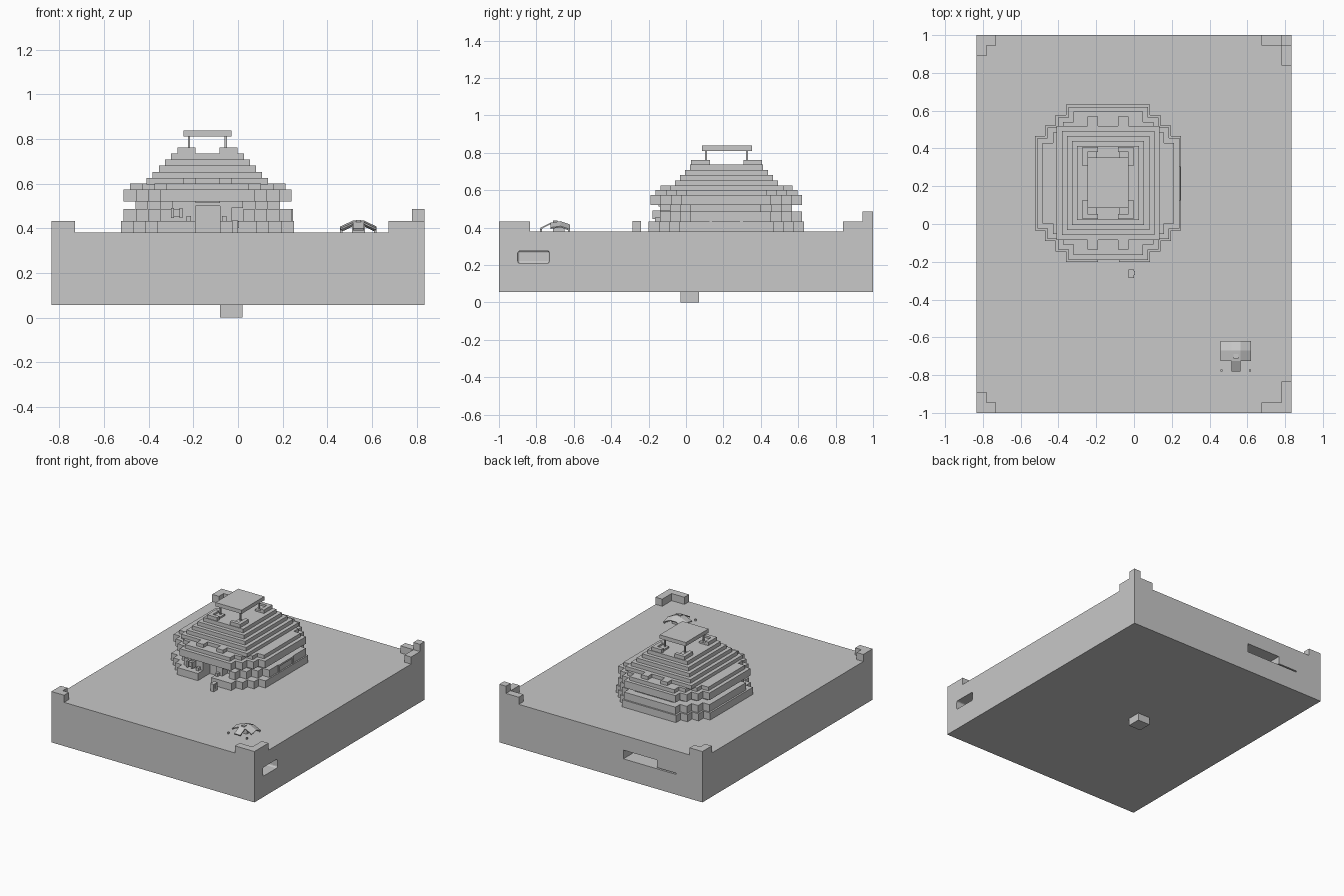
import bpy, bmesh

cube = bpy.data.objects.get("Cube")
if cube:
    bpy.data.objects.remove(cube, do_unlink=True)

stone = bpy.data.materials.new("pale grey")
stone.use_nodes = True
GREY = (0.58, 0.58, 0.58, 1)
stone.diffuse_color = GREY
stone.node_tree.nodes["Principled BSDF"].inputs["Base Color"].default_value = GREY


def add(name, bm):
    bmesh.ops.recalc_face_normals(bm, faces=bm.faces)
    mesh = bpy.data.meshes.new(name)
    bm.to_mesh(mesh)
    bm.free()
    mesh.materials.append(stone)
    ob = bpy.data.objects.new(name, mesh)
    bpy.context.scene.collection.objects.link(ob)
    return ob


def prism(name, outline, z0, z1):
    bm = bmesh.new()
    face = bm.faces.new([bm.verts.new((x, y, z0)) for x, y in outline])
    ext = bmesh.ops.extrude_face_region(bm, geom=[face])
    for v in ext["geom"]:
        if isinstance(v, bmesh.types.BMVert):
            v.co.z = z1
    return add(name, bm)


def box(name, x0, x1, y0, y1, z0, z1):
    return prism(name, [(x0, y0), (x1, y0), (x1, y1), (x0, y1)], z0, z1)


def stepped(name, x0, x1, y0, y1, z0, z1, n=3, s=0.055):
    """Rectangle prism whose four corners are cut back like stairs."""
    stair = []
    for i in range(n):
        stair += [(i * s, (n - i) * s), ((i + 1) * s, (n - i) * s)]
    stair.append((n * s, 0))
    back = stair[::-1]
    pts = [(x0 + a, y0 + b) for a, b in stair]
    pts += [(x1 - a, y0 + b) for a, b in back]
    pts += [(x1 - a, y1 - b) for a, b in stair]
    pts += [(x0 + a, y1 - b) for a, b in back]
    return prism(name, pts, z0, z1)


def cut(ob, cutter, rounded=0):
    """Subtract the cutter from the object, then discard it."""
    cutter.hide_render = True
    if rounded:
        bev = cutter.modifiers.new("round", "BEVEL")
        bev.width, bev.segments = rounded, 3
    mod = ob.modifiers.new("cut", "BOOLEAN")
    mod.operation, mod.solver, mod.object = "DIFFERENCE", "EXACT", cutter
    bpy.context.view_layer.update()
    graph = bpy.context.evaluated_depsgraph_get()
    mesh = bpy.data.meshes.new_from_object(ob.evaluated_get(graph))
    ob.modifiers.clear()
    ob.data = mesh
    bpy.data.objects.remove(cutter, do_unlink=True)


# Base block with ports, and the peg below
W, GROUND = 0.835, 0.38
base = box("base", -W, W, -1, 1, 0.055, GROUND)
cut(base, box("side_port", 0.62, 1, -0.9, -0.73, 0.21, 0.275), 0.012)
cut(base, box("back_port", -0.46, -0.185, 0.8, 1.2, 0.205, 0.27))
cut(base, box("back_slit", -0.62, -0.44, 0.85, 1.2, 0.205, 0.214))
box("bottom_peg", -0.08, 0.02, -0.03, 0.07, 0, 0.06)

# Corner walls, L-shaped: direction and arm lengths
T = 0.055
for name, sx, sy, ax, ay in (("front_right", -1, -1, 0.105, 0.11),
                             ("front_left", 1, -1, 0.16, 0.165),
                             ("back_left", 1, 1, 0.16, 0.16),
                             ("back_right", -1, 1, 0.105, 0.11)):
    arms = [(0, 0), (ax, 0), (ax, T), (T, T), (T, ay), (0, ay)]
    prism(name + "_corner_wall", [(sx * (W - a), sy * (1 - b)) for a, b in arms],
          GROUND - 0.01, 0.433)
box("corner_turret", W - T, W, 1 - T, 1, 0.43, 0.487)

# House: plinth, parapet and walls, with an entrance cut through
CX, CY = -0.137, 0.217
plinth = stepped("plinth", -0.525, 0.25, -0.2, 0.632, GROUND - 0.01, 0.433)
cut(plinth, box("plinth_gap", -0.19, -0.08, -0.3, -0.06, GROUND, 0.5))
parapet = stepped("parapet", -0.512, 0.24, -0.14, 0.62, 0.43, 0.487)
walls = stepped("walls", -0.46, 0.188, -0.14, 0.567, GROUND - 0.01, 0.525)
for part in (parapet, walls):
    cut(part, box("doorway", -0.19, -0.08, -0.3, -0.06, GROUND, 0.5))
    cut(part, box("side_doorway", -0.03, 0.025, -0.3, -0.08, 0.43, 0.49))
side_window = box("side_window_sill", 0.238, 0.246, 0.125, 0.305, 0.433, 0.487)
cut(side_window, box("window_hole", 0.2, 0.3, 0.14, 0.29, 0.42, 0.475))

# Eaves and stepped roof
stepped("lower_eave", -0.512, 0.24, -0.19, 0.62, 0.52, 0.573)
stepped("upper_eave", -0.485, 0.213, -0.163, 0.595, 0.57, 0.6)
for i in range(5):
    dx, dy = 0.272 - 0.027 * i, 0.303 - 0.027 * i
    z = 0.597 + 0.0277 * i
    box(f"roof_step_{i + 1}", CX - dx, CX + dx, CY - dy, CY + dy, z, z + 0.028)

# Mirrored parts: roof blocks, ridge corners and lantern posts
for sx in (-1, 1):
    for sy in (-1, 1):
        def mirrored(name, pts, z0, z1):
            prism(name, [(CX + sx * a, CY + sy * b) for a, b in pts], z0, z1)
        mirrored("roof_block", [(0.053, 0.29), (0.108, 0.29),
                                (0.108, 0.352), (0.053, 0.352)], 0.597, 0.625)
        mirrored("ridge_corner", [(0.053, 0.19), (0.135, 0.19), (0.135, 0.09),
                                  (0.108, 0.09), (0.108, 0.163), (0.053, 0.163)], 0.73, 0.762)
        mirrored("canopy_post", [(0.077, 0.105), (0.087, 0.105),
                                 (0.087, 0.115), (0.077, 0.115)], 0.73, 0.815)
        mirrored("canopy_foot", [(0.06, 0.09), (0.108, 0.09),
                                 (0.108, 0.163), (0.06, 0.163)], 0.73, 0.748)
box("canopy_slab", -0.245, -0.03, 0.085, 0.352, 0.81, 0.838)

# Entrance details
box("door_sign", -0.19, -0.08, -0.148, -0.13, 0.513, 0.545)
for x in (-0.3, -0.262):
    box("lantern_side", x, x + 0.014, -0.18, -0.135, 0.445, 0.49)
box("lantern_core", -0.29, -0.26, -0.17, -0.135, 0.452, 0.483)
for x in (-0.23, -0.072):
    box("entrance_stub", x, x + 0.02, -0.165, -0.135, 0.43, 0.455)
box("waiting_post", -0.028, 0, -0.285, -0.24, GROUND - 0.01, 0.435)
box("waiting_post_cap", -0.028, 0.004, -0.27, -0.25, 0.4, 0.43)

# Small open tent in the corner
xs = ((0.458, 0), (0.515, 0.026), (0.565, 0.026), (0.62, 0))
ys = ((-0.725, 0.4), (-0.67, 0.408), (-0.62, 0.39))
bm = bmesh.new()
grid = [[bm.verts.new((x, y, z + h)) for x, h in xs] for y, z in ys]
for r in range(2):
    for c in range(3):
        bm.faces.new((grid[r][c], grid[r][c + 1], grid[r + 1][c + 1], grid[r + 1][c]))
porch = [bm.verts.new((x, -0.78, 0.398)) for x in (0.515, 0.565)]
bm.faces.new((porch[0], porch[1], grid[0][2], grid[0][1]))
tent = add("tent_roof", bm)
shell = tent.modifiers.new("thickness", "SOLIDIFY")
shell.thickness = 0.008
for x in (0.458, 0.61):
    for y in (-0.78, -0.63):
        box("tent_peg", x, x + 0.01, y, y + 0.01, GROUND - 0.01, 0.393)
box("tent_inside", 0.51, 0.57, -0.71, -0.65, GROUND - 0.01, 0.415)
box("tent_knob", 0.528, 0.552, -0.712, -0.688, 0.41, 0.437)
